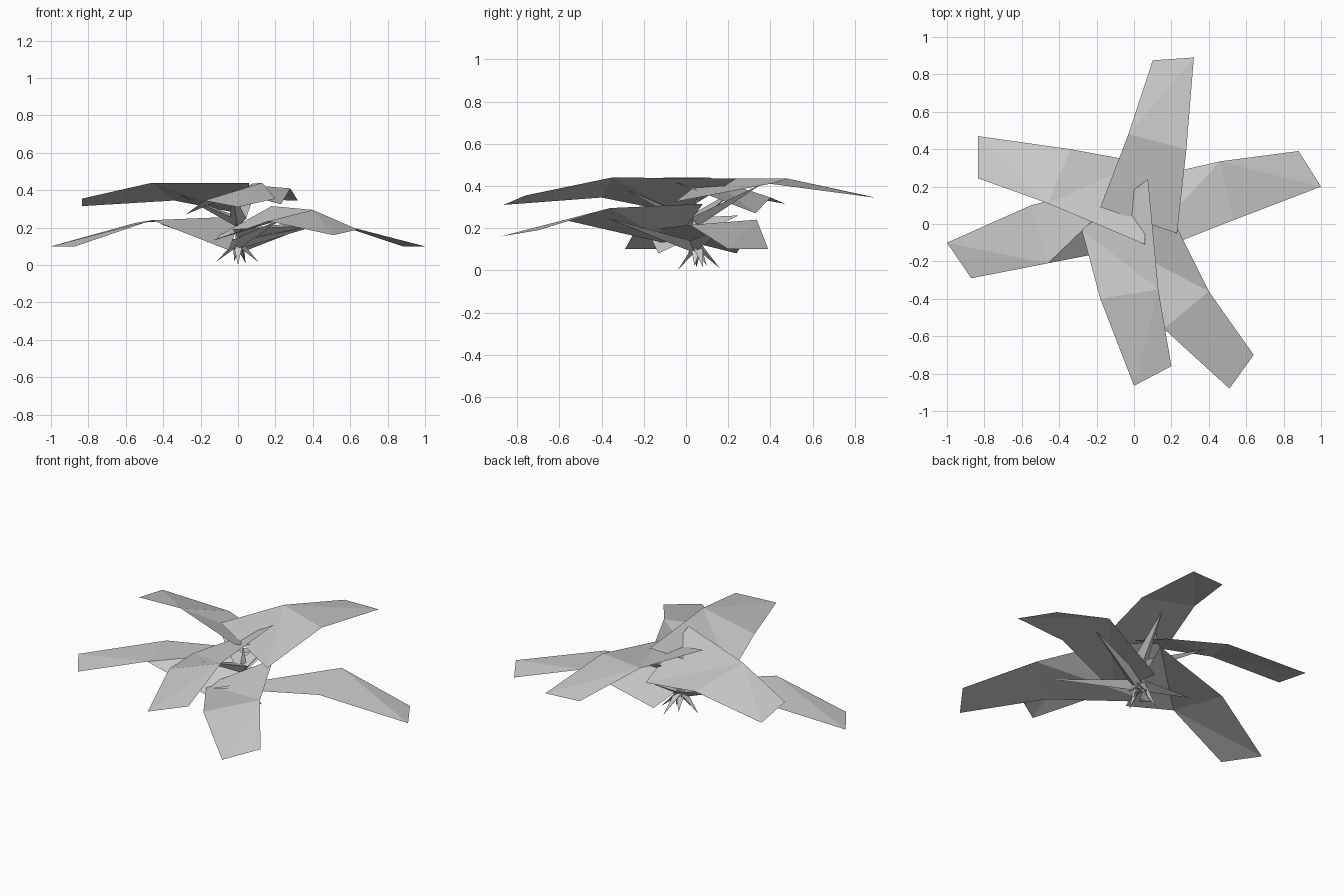
import bpy
from mathutils import Vector

cube = bpy.data.objects.get("Cube")
if cube:
    bpy.data.objects.remove(cube, do_unlink=True)

# One plain grey for the whole plant
grey = bpy.data.materials.new("plain_grey")
grey.use_nodes = True
grey.diffuse_color = (0.6, 0.6, 0.6, 1)
grey.node_tree.nodes["Principled BSDF"].inputs["Base Color"].default_value = (0.6, 0.6, 0.6, 1)


def add_mesh(name, verts, faces):
    mesh = bpy.data.meshes.new(name)
    mesh.from_pydata(verts, [], faces)
    mesh.materials.append(grey)
    obj = bpy.data.objects.new(name, mesh)
    bpy.context.collection.objects.link(obj)
    return obj


def leaf(name, base, mid, tip):
    """Bent, twisted strip made of triangles; each row holds its two corners."""
    add_mesh(name, [*base, *mid, *tip], [(0, 2, 3), (0, 3, 1), (2, 4, 3), (4, 5, 3)])


def spike(name, start, end, radius):
    """Three-sided tapering blade, ridge downwards, from start to a point at end."""
    start, end = Vector(start), Vector(end)
    axis = (end - start).normalized()
    side = axis.cross(Vector((0, 0, 1))).normalized()
    down = axis.cross(side)
    ring = [start + side * radius, start - side * radius, start + down * radius]
    add_mesh(name, [*ring, end], [(1, 0, 3), (2, 1, 3), (0, 2, 3), (0, 1, 2)])


# Upper leaves, each overlapping the next around the stalk
leaf("upper_leaf_back",
     [(0.23, -0.05, 0.325), (-0.18, 0.09, 0.435)],
     [(0.28, 0.40, 0.41), (-0.03, 0.48, 0.435)],
     [(0.32, 0.89, 0.345), (0.10, 0.875, 0.35)])
leaf("upper_leaf_right",
     [(0.04, 0.33, 0.27), (0.06, -0.11, 0.44)],
     [(-0.34, 0.40, 0.345), (-0.46, 0.11, 0.44)],
     [(-0.835, 0.47, 0.315), (-0.835, 0.245, 0.355)])
leaf("upper_leaf_front",
     [(-0.28, -0.03, 0.27), (0.075, 0.24, 0.435)],
     [(-0.18, -0.40, 0.345), (0.13, -0.35, 0.44)],
     [(0.0, -0.865, 0.31), (0.20, -0.76, 0.355)])

# Lower leaves, dipping towards the roots along one edge
leaf("lower_leaf_right",
     [(0.02, 0.25, 0.26), (-0.05, -0.13, 0.08)],
     [(-0.55, 0.10, 0.225), (-0.46, -0.21, 0.24)],
     [(-1.0, -0.10, 0.10), (-0.87, -0.29, 0.10)])
leaf("lower_leaf_front",
     [(-0.17, -0.06, 0.12), (0.18, 0.08, 0.315)],
     [(0.16, -0.56, 0.235), (0.40, -0.36, 0.295)],
     [(0.51, -0.88, 0.16), (0.64, -0.70, 0.19)])
leaf("lower_leaf_left",
     [(-0.03, -0.20, 0.19), (0.05, 0.24, 0.08)],
     [(0.53, 0.02, 0.215), (0.46, 0.335, 0.24)],
     [(1.0, 0.20, 0.10), (0.88, 0.39, 0.10)])

# Leaf stems, each ending at the underside of its leaf
upper_tips = [(0.10, 0.36, 0.41), (-0.32, 0.23, 0.38), (-0.03, -0.29, 0.385)]
lower_tips = [(-0.42, -0.02, 0.22), (0.24, -0.38, 0.25), (0.45, 0.21, 0.22)]
for i, tip in enumerate(upper_tips):
    spike(f"upper_stem_{i + 1}", (0, 0.04, 0.25), tip, 0.045)
for i, tip in enumerate(lower_tips):
    spike(f"lower_stem_{i + 1}", (0, 0.04, 0.13), tip, 0.045)

# Central stalk and splayed roots
spike("stalk", (0.01, 0.04, 0.08), (0.0, 0.05, 0.36), 0.04)
root_tips = [(-0.12, 0.05, 0.015), (0.11, 0.08, 0.015), (0.0, -0.04, 0.0),
             (0.04, 0.16, 0.01), (0.04, 0.04, 0.02), (-0.02, 0.10, 0.02)]
for i, tip in enumerate(root_tips):
    spike(f"root_{i + 1}", (0, 0.05, 0.14), tip, 0.032)
